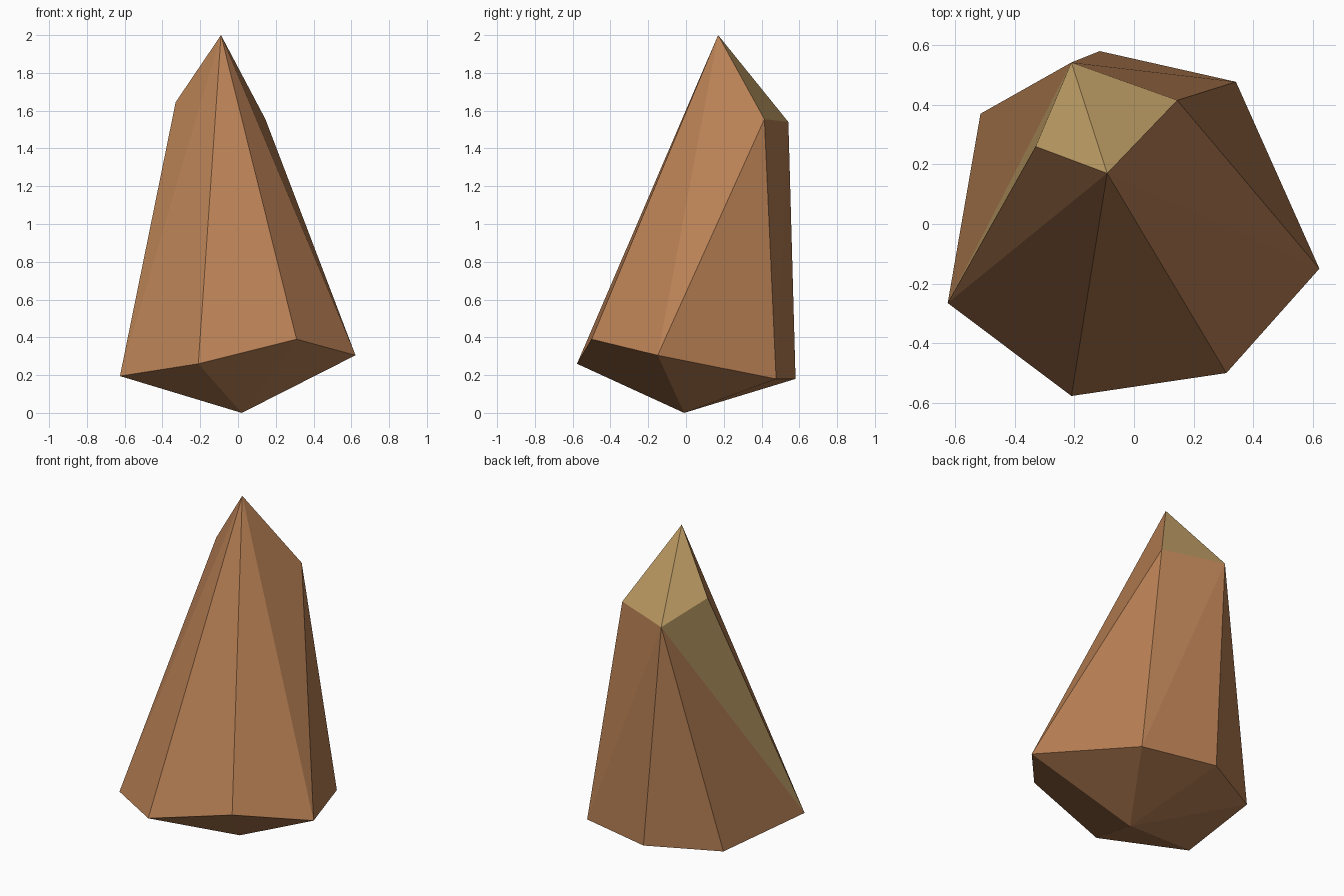
import bpy, bmesh
from mathutils import Vector

if "Cube" in bpy.data.objects:
    bpy.data.objects.remove(bpy.data.objects["Cube"])


def material(name, colour):
    m = bpy.data.materials.new(name)
    m.diffuse_color = (*colour, 1)
    m.use_nodes = True
    m.node_tree.nodes["Principled BSDF"].inputs["Base Color"].default_value = m.diffuse_color
    return m


brown = material("brown", (0.479, 0.216, 0.09))
tan = material("tan", (0.50, 0.325, 0.125))

# Key points of the faceted crystal rock
base = Vector((0.02, -0.01, 0))
apex = Vector((-0.09, 0.17, 2.0))
ring = [(-0.625, -0.265, 0.195), (-0.21, -0.577, 0.26), (0.31, -0.50, 0.39),
        (0.622, -0.15, 0.305), (0.342, 0.477, 0.18), (-0.115, 0.58, 0.18),
        (-0.515, 0.37, 0.17)]
shoulder = [(-0.33, 0.26, 1.645), (-0.21, 0.542, 1.54), (0.145, 0.415, 1.555)]

bm = bmesh.new()
b, t = bm.verts.new(base), bm.verts.new(apex)
r = [bm.verts.new(p) for p in ring]
left, back, right = [bm.verts.new(p) for p in shoulder]

# Pointed underside
for i in range(7):
    bm.faces.new((b, r[(i + 1) % 7], r[i]))

# Long front facets running up to the tip
for i in range(3):
    bm.faces.new((r[i], r[i + 1], t))

# Side and back facets below the broken shoulder
for tri in [(r[0], t, left), (r[3], right, t), (r[3], r[4], right),
            (r[4], back, right), (r[4], r[5], back), (r[5], r[6], back),
            (r[6], r[0], back)]:
    bm.faces.new(tri)

# Pale chipped facets behind the tip
for tri in [(left, t, back), (t, right, back), (r[0], left, back)]:
    bm.faces.new(tri).material_index = 1

bmesh.ops.recalc_face_normals(bm, faces=bm.faces)
mesh = bpy.data.meshes.new("rock")
bm.to_mesh(mesh)
bm.free()
mesh.materials.append(brown)
mesh.materials.append(tan)
rock = bpy.data.objects.new("rock", mesh)
bpy.context.collection.objects.link(rock)
